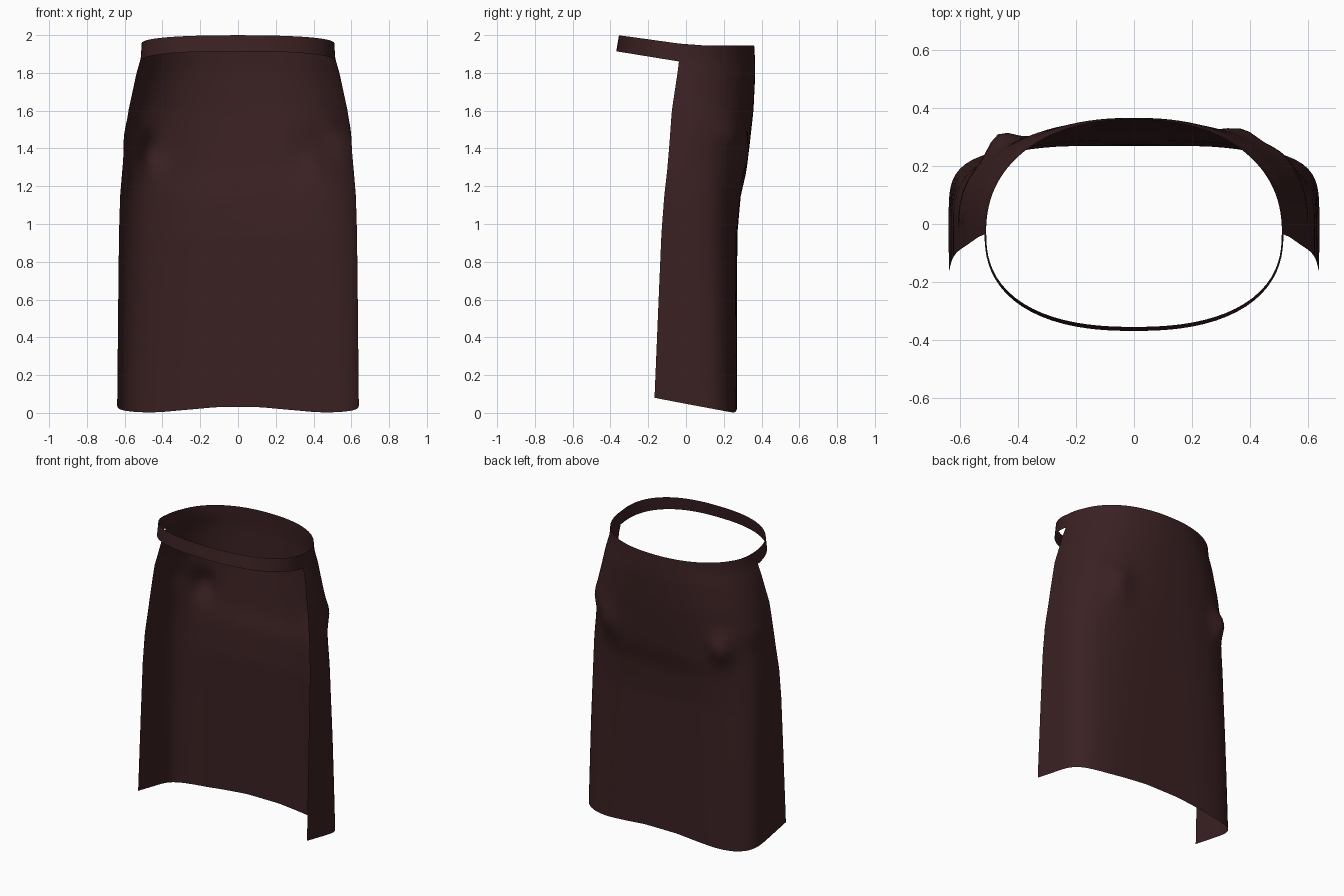
import bpy, math

if "Cube" in bpy.data.objects:
    bpy.data.objects.remove(bpy.data.objects["Cube"], do_unlink=True)

# Cloth colour
cloth = bpy.data.materials.new("dark brown cloth")
cloth.use_nodes = True
colour = (0.043, 0.015, 0.016, 1)
cloth.diffuse_color = colour
cloth.node_tree.nodes["Principled BSDF"].inputs["Base Color"].default_value = colour

# Cross-sections by height: z, half width, back y, front edge y, squareness
LEVELS = [
    (0.0, 0.64, 0.27, -0.17, 4.2),
    (0.6, 0.634, 0.27, -0.145, 3.7),
    (0.95, 0.63, 0.272, -0.13, 3.3),
    (1.15, 0.624, 0.29, -0.115, 3.0),
    (1.28, 0.613, 0.32, -0.1, 2.7),
    (1.42, 0.6, 0.337, -0.088, 2.6),
    (1.6, 0.58, 0.357, -0.075, 2.5),
    (1.8, 0.537, 0.367, -0.045, 2.3),
    (1.88, 0.514, 0.365, -0.035, 2.2),
    (1.96, 0.51, 0.36, -0.033, 2.2),
]
# Gathered folds: x, z, outward push, x spread, z spread
FOLDS = [
    (-0.45, 1.38, 0.065, 0.06, 0.09),
    (0.37, 1.38, 0.04, 0.08, 0.12),
    (-0.6, 1.47, 0.025, 0.07, 0.08),
    (0.52, 1.48, 0.035, 0.08, 0.08),
]


def section(z):
    z = min(max(z, 0), LEVELS[-1][0])
    for low, high in zip(LEVELS, LEVELS[1:]):
        if z <= high[0]:
            f = (z - low[0]) / (high[0] - low[0])
            return [a + (b - a) * f for a, b in zip(low[1:], high[1:])]


def squircle(angle, n):
    s, c = math.sin(angle), math.cos(angle)
    r = (abs(s) ** n + abs(c) ** n) ** (-1 / n)
    return s * r, c * r


def outline(u, z):
    """Point on the wrap; u runs from -1 to 1 between the two front edges."""
    width, back, edge, n = section(z)
    centre = max(edge, -0.03 * z / 2)
    turn = 0.75
    s, c = squircle(min(abs(u) / turn, 1) * math.pi / 2, n)
    x = math.copysign(width * s, u)
    y = centre + (back - centre) * c
    if abs(u) > turn:
        y += (edge - centre) * (abs(u) - turn) / (1 - turn)
    push = sum(p * math.exp(-((x - fx) / sx) ** 2 - ((z - fz) / sz) ** 2)
               for fx, fz, p, sx, sz in FOLDS)
    if y > 0:
        x, y = x + push * s * math.copysign(0.4, u), y + push * c
    return x, y


def hem(u):
    x, y = outline(u, 0)
    dip = 0.03 - 0.027 * min(max((abs(x) - 0.12) / 0.3, 0), 1)
    return max(dip, 0.003 + 0.077 * (0.24 - y) / 0.41)


def rim(y):
    return 1.945 + 0.01 * min(max((0.1 - y) / 0.135, 0), 1) + 0.045 * max(-0.035 - y, 0) / 0.325


def sheet(name, columns, rows, point):
    verts = [point(i / columns, j / rows) for j in range(rows + 1) for i in range(columns + 1)]
    w = columns + 1
    faces = [(j * w + i, j * w + w + i, j * w + w + i + 1, j * w + i + 1)
             for j in range(rows) for i in range(columns)]
    mesh = bpy.data.meshes.new(name)
    mesh.from_pydata(verts, [], faces)
    mesh.materials.append(cloth)
    mesh.polygons.foreach_set("use_smooth", [True] * len(faces))
    mesh.update()
    bpy.context.collection.objects.link(bpy.data.objects.new(name, mesh))


# Wrap covering the back and sides, open at the front
def wrap_point(i, j):
    u = 2 * i - 1
    low, high = hem(u), rim(outline(u, 1.95)[1])
    z = low + (high - low) * j
    return (*outline(u, z), z)


# Waistband strap crossing the open front
def strap_point(i, j):
    s, c = squircle((2 * i - 1) * math.pi / 2, 2.4)
    y = -0.033 - 0.322 * c
    top = rim(y)
    bottom = top - 0.095 + 0.01 * c
    flare = 0.014 * (1 - j)
    return (-s * (0.51 + flare * 0.4), y - flare * c, bottom + (top - bottom) * j)


sheet("wrap_cloth", 72, 48, wrap_point)
sheet("waist_strap", 40, 2, strap_point)
